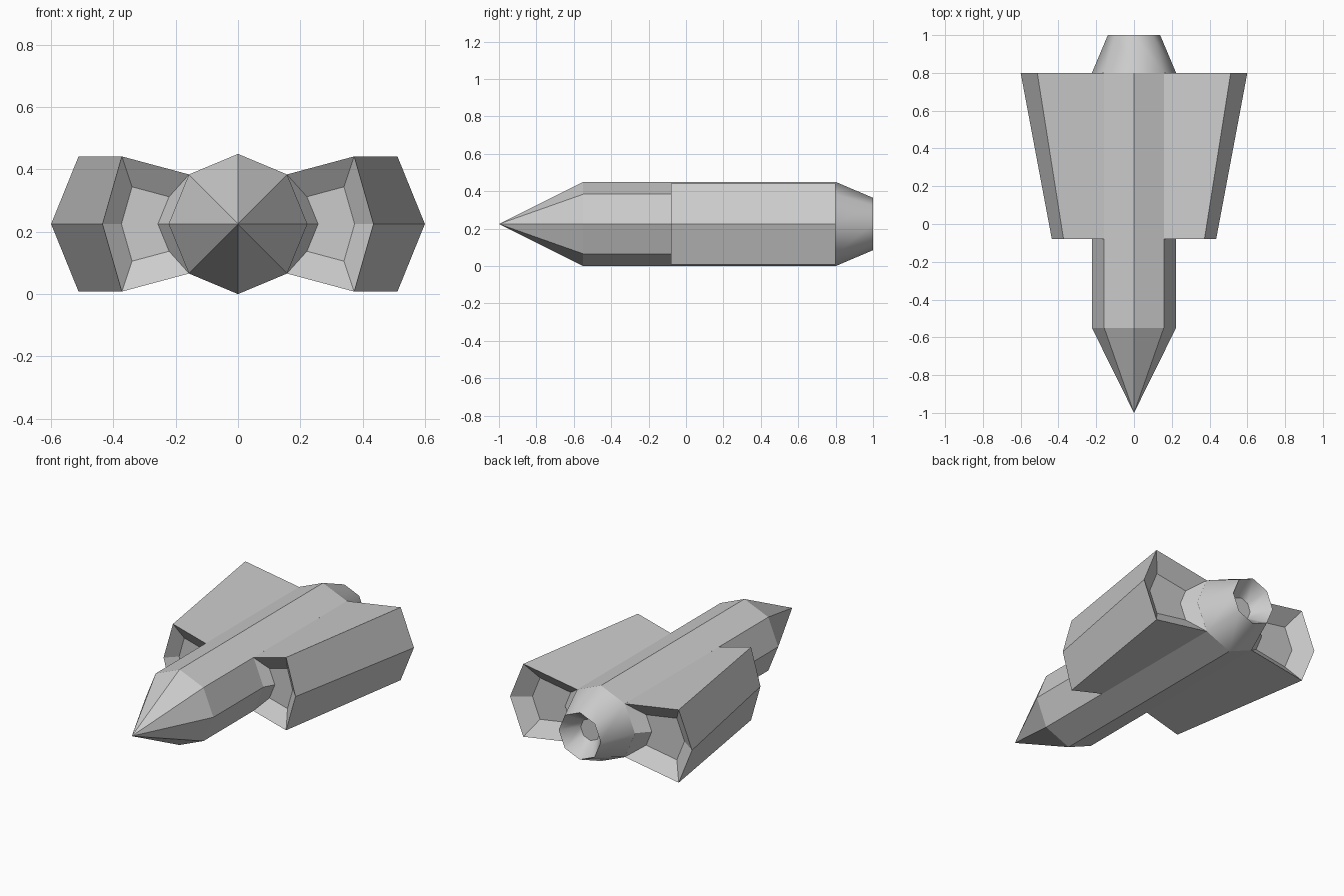
import bpy, bmesh
from math import sin, cos, pi

if "Cube" in bpy.data.objects:
    bpy.data.objects.remove(bpy.data.objects["Cube"])

ZC = 0.225  # height of the ship's axis


def make_object(name, bm, smooth=False):
    bmesh.ops.remove_doubles(bm, verts=bm.verts, dist=1e-5)
    bmesh.ops.recalc_face_normals(bm, faces=bm.faces)
    for f in bm.faces:
        f.smooth = smooth
    me = bpy.data.meshes.new(name)
    bm.to_mesh(me)
    bm.free()
    ob = bpy.data.objects.new(name, me)
    bpy.context.collection.objects.link(ob)
    return ob


def bridge(bm, a, b):
    n = len(a)
    return [bm.faces.new((a[i], a[(i + 1) % n], b[(i + 1) % n], b[i])) for i in range(n)]


def octagon(bm, y, r):
    return [bm.verts.new((r * 0.99 * cos(i * pi / 4), y, ZC + r * sin(i * pi / 4)))
            for i in range(8)]


# Octagonal fuselage with pointed nose
bm = bmesh.new()
front, back = octagon(bm, -0.55, 0.225), octagon(bm, 0.8, 0.225)
tip = bm.verts.new((0, -1, ZC))
for i in range(8):
    bm.faces.new((tip, front[i], front[(i + 1) % 8]))
bridge(bm, front, back)
make_object("fuselage", bm)

# Tapered tail with hollow nozzle
bm = bmesh.new()
rings = [octagon(bm, y, r) for y, r in ((0.8, 0.225), (1.0, 0.14), (0.9, 0.065))]
for a, b in zip(rings, rings[1:]):
    bridge(bm, a, b)
bm.faces.new(rings[-1])
for e in bm.edges:
    if all(v in rings[1] for v in e.verts) or all(v in rings[2] for v in e.verts):
        e.smooth = False
make_object("tail_nozzle", bm, smooth=True)


# Side pods that flare rearward, with a recessed intake and exhaust
def pod_ring(bm, y, corner, tip_x, centre=0.3, scale=1.0):
    pts = [(0.157, 0.159), (corner, 0.217), (tip_x, 0), (corner, -0.217),
           (0.157, -0.159), (0.222, 0)]
    return [bm.verts.new((centre + (x - centre) * scale, y, ZC + z * scale)) for x, z in pts]


bm = bmesh.new()
rings = [pod_ring(bm, -0.02, 0.373, 0.435, 0.30, 0.55),
         pod_ring(bm, -0.08, 0.373, 0.435),
         pod_ring(bm, 0.80, 0.512, 0.60),
         pod_ring(bm, 0.73, 0.512, 0.60, 0.37, 0.57)]
for a, b in zip(rings, rings[1:]):
    bridge(bm, a, b)
bm.faces.new(rings[0])
bm.faces.new(rings[-1])
pod = make_object("side_pods", bm)
pod.modifiers.new("mirror", 'MIRROR').use_mirror_merge = False
